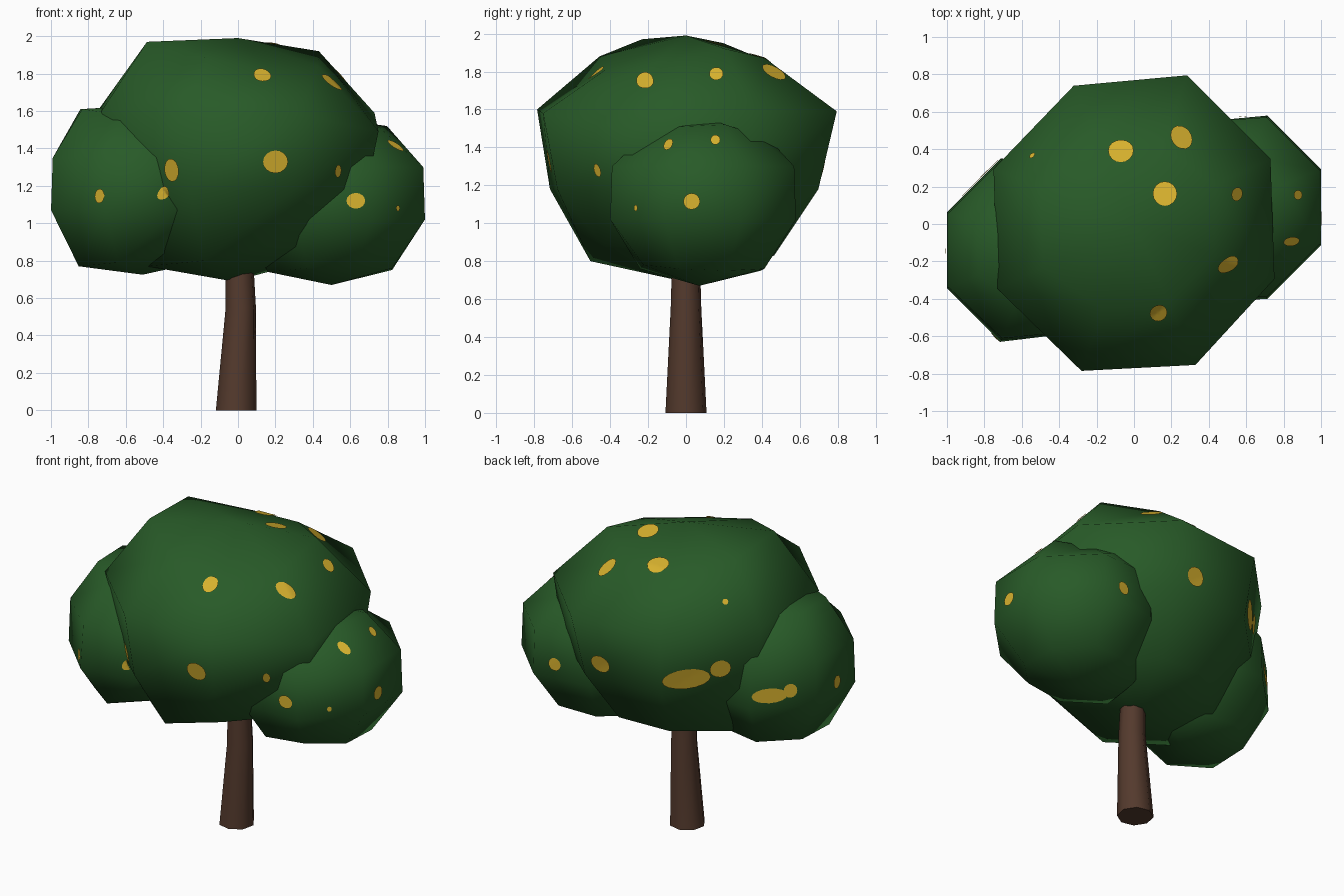
import bpy, bmesh, math
from mathutils import Vector
from mathutils.bvhtree import BVHTree

if "Cube" in bpy.data.objects:
    bpy.data.objects.remove(bpy.data.objects["Cube"])


def material(name, rgb):
    m = bpy.data.materials.new(name)
    m.diffuse_color = (*rgb, 1)
    m.use_nodes = True
    m.node_tree.nodes["Principled BSDF"].inputs["Base Color"].default_value = m.diffuse_color
    return m


LEAF = material("leaf_green", (0.021, 0.103, 0.021))
BARK = material("bark_brown", (0.088, 0.042, 0.026))
GOLD = material("fruit_gold", (0.680, 0.440, 0.027))


def make(name, verts, faces, mat, angle=60):
    me = bpy.data.meshes.new(name)
    me.from_pydata(verts, [], faces)
    bm = bmesh.new()
    bm.from_mesh(me)
    bmesh.ops.recalc_face_normals(bm, faces=bm.faces)
    bm.to_mesh(me)
    bm.free()
    me.materials.append(mat)
    ob = bpy.data.objects.new(name, me)
    bpy.context.collection.objects.link(ob)
    bpy.context.view_layer.objects.active = ob
    ob.select_set(True)
    bpy.ops.object.shade_smooth_by_angle(angle=math.radians(angle))
    ob.select_set(False)
    return ob


def each(value, n):
    return value if isinstance(value, list) else [value] * n


def lathe(rings, phase, bottom=None, top=None, n=8, sx=1, sy=1):
    """rings: (cx, cy, z, radius), z and radius may vary round the ring; poles close the ends."""
    verts, faces = [], []
    for cx, cy, z, r in rings:
        for i, (zi, ri) in enumerate(zip(each(z, n), each(r, n))):
            a = math.radians(phase) + 2 * math.pi * i / n
            verts.append((cx + sx * ri * math.cos(a), cy + sy * ri * math.sin(a), zi))
    last = (len(rings) - 1) * n
    for k in range(len(rings) - 1):
        for i in range(n):
            a, b = k * n + i, k * n + (i + 1) % n
            faces += [(a, b, b + n), (a, b + n, a + n)]
    for pole, base in ((bottom, 0), (top, last)):
        if pole is None:
            faces.append(tuple(range(base, base + n)))
        else:
            verts.append(pole)
            faces += [(base + i, base + (i + 1) % n, len(verts) - 1) for i in range(n)]
    return verts, faces


# Trunk, slightly bent
make("trunk", *lathe([(-.01, 0, 0, .11), (.015, 0, .55, .082), (.005, 0, .9, .072)], 10), BARK)

# Three uneven leaf clumps
crown = lathe([(0, 0, [.81, .83, .83, .80, .77, .80, .88, .87],
                [.48, .48, .48, .50, .54, .52, .46, .44]),
               (0, 0, 1.18, [.75, .72, .72, .75, .75, .74, .72, .74]),
               (0, 0, [1.59, 1.59, 1.58, 1.6, 1.6, 1.6, 1.58, 1.49],
                [.81, .82, .785, .81, .81, .81, .80, .81]),
               (0, 0, [1.92, 1.87, 1.86, 1.95, 1.97, 1.88, 1.81, 1.84],
                [.48, .43, .44, .54, .54, .47, .45, .46])],
              24.5, (-.03, 0, .69), (0, 0, 1.99), sx=.99, sy=1.035)
left = lathe([(-.51, -.14, [.79, .79, .78, .78, .77, .79, .84, .82],
               [.32, .32, .36, .37, .37, .34, .25, .28]),
              (-.51, -.14, 1.07, [.50, .50, .53, .53, .53, .53, .48, .50]),
              (-.51, -.14, 1.35, [.48, .49, .52, .52, .52, .51, .47, .48]),
              (-.51, -.14, [1.6, 1.6, 1.6, 1.61, 1.61, 1.58, 1.57, 1.6],
               [.30, .31, .34, .36, .35, .29, .27, .28])],
             22.5, (-.51, -.14, .725), (-.51, -.14, 1.63))
right = lathe([(.51, .09, [.75, .76, .75, .74, .74, .76, .78, .76],
                [.34, .35, .33, .34, .38, .36, .34, .34]),
               (.51, .09, 1.02, [.53, .53, .49, .50, .53, .53, .53, .53]),
               (.51, .09, 1.30, [.52, .52, .49, .50, .52, .52, .52, .52]),
               (.51, .09, [1.52, 1.47, 1.5, 1.5, 1.5, 1.5, 1.5, 1.51],
                [.31, .29, .32, .33, .33, .31, .29, .27])],
              22.5, (.5, .07, .67), (.51, .09, 1.56))
verts, faces = [], []
for name, (v, f) in (("crown_leaves", crown), ("left_leaves", left), ("right_leaves", right)):
    faces += [tuple(i + len(verts) for i in face) for face in f]
    verts += v
    make(name, v, f, LEAF, 150)
tree = BVHTree.FromPolygons([Vector(v) for v in verts], faces)


# Golden spots: thin patches laid on the leaf surface
def spot(origin, d, rx, ry, side):
    hit, n, _, _ = tree.ray_cast(origin - d * 4, d)
    if hit is None:
        return
    if n.dot(d) > 0:
        n = -n
    tx = (side - n * side.dot(n)).normalized()
    ty = n.cross(tx)
    pts, fs, seg = [], [], 16

    def drop(p):
        h = tree.ray_cast(p + n * .08, -n)[0]
        if h is None or abs((h - p).dot(n)) > .06:
            h = p
        return h + n * .008
    pts.append(drop(hit))
    for s in (.33, .67, 1):
        for i in range(seg):
            a = 2 * math.pi * i / seg
            pts.append(drop(hit + tx * rx * s * math.cos(a) + ty * ry * s * math.sin(a)))
    for i in range(seg):
        j = (i + 1) % seg
        fs.append((0, 1 + i, 1 + j))
        for b in (1, 1 + seg):
            fs.append((b + i, b + seg + i, b + seg + j, b + j))
    ob = make("gold_spot", pts, fs, GOLD)
    if ob.data.polygons[0].normal.dot(n) < 0:
        ob.data.flip_normals()


X, Y, Z = Vector((1, 0, 0)), Vector((0, 1, 0)), Vector((0, 0, 1))

# seen from above: x, y, radii
for x, y, rx, ry in ((-.07, .39, .068, .065), (.25, .46, .065, .07), (.165, .16, .065, .068),
                     (.545, .16, .045, .037), (.5, -.215, .07, .045), (.13, -.47, .047, .055)):
    spot(Vector((x, y, 0)), -Z, rx, ry, X)

# seen from the front: x, z, radii
for x, z, rx, ry in ((.2, 1.33, .067, .062), (-.35, 1.285, .052, .062), (-.385, 1.17, .028, .033),
                     (-.735, 1.145, .036, .038), (.63, 1.12, .05, .042), (.53, 1.28, .024, .035)):
    spot(Vector((x, 0, z)), Y, rx, ry, X)

# seen from the right: y, z, radii
for y, z, rx, ry in ((.155, 1.435, .026, .034), (-.09, 1.41, .028, .05),
                     (.03, 1.115, .044, .043), (-.26, 1.08, .014, .016)):
    spot(Vector((0, y, z)), -X, rx, ry, Y)

# seen from the back left and above: across, up, radii
th, el = math.radians(35), math.radians(20)
side = Vector((-math.cos(th), -math.sin(th), 0))
flat = Vector((math.sin(th), -math.cos(th), 0))
look = flat * math.cos(el) - Z * math.sin(el)
up = flat * math.sin(el) + Z * math.cos(el)
for u, v, rx, ry in ((-.51, 1.04, .065, .06), (.0, .965, .15, .07), (.205, 1.025, .065, .06),
                     (.50, .855, .11, .048), (.625, .885, .042, .045), (.90, .92, .035, .042),
                     (-.785, 1.0, .042, .042), (.235, 1.43, .018, .018)):
    spot(side * u + up * v, look, rx, ry, side)
